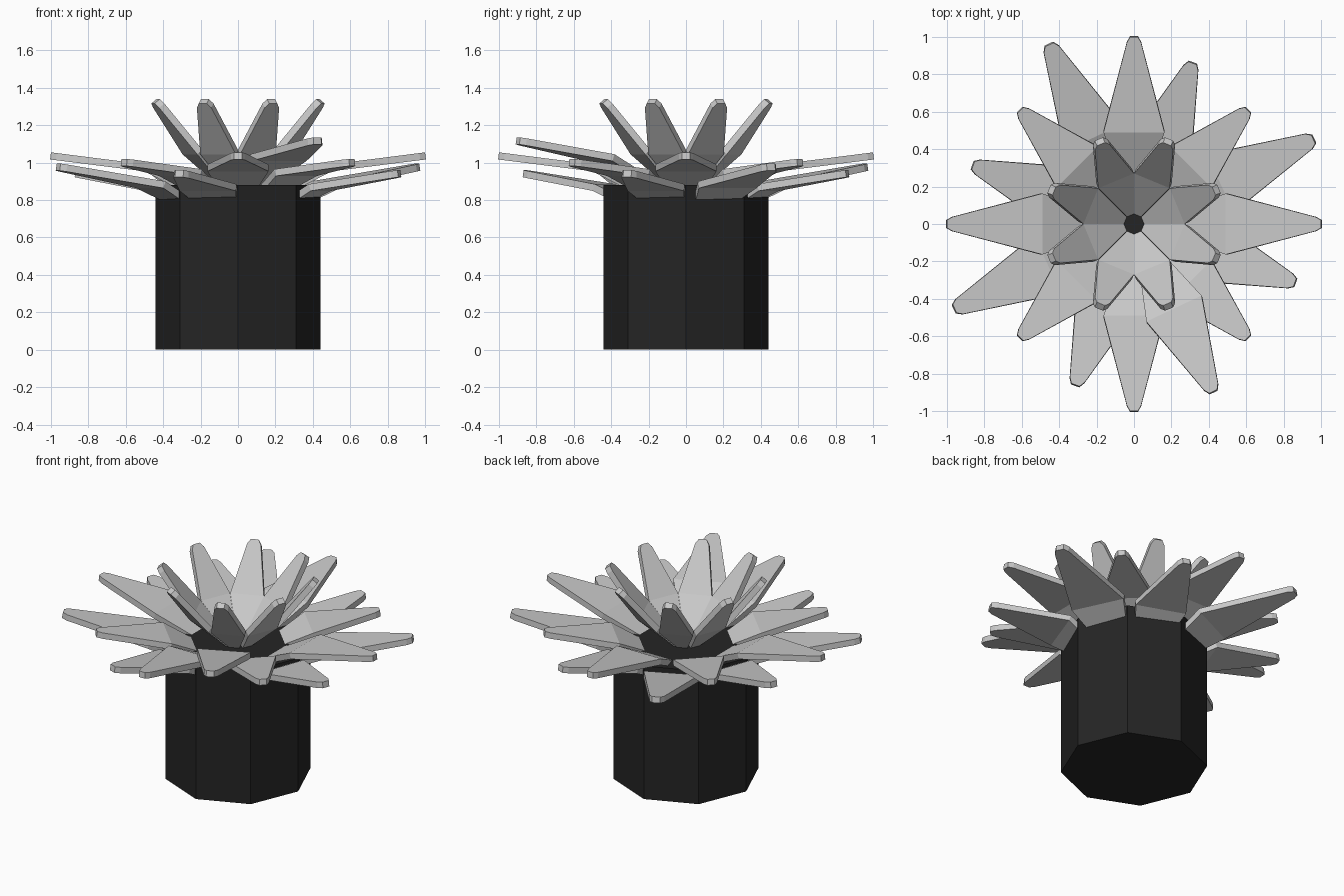
import bpy, bmesh, math
from mathutils import Matrix

if "Cube" in bpy.data.objects:
    bpy.data.objects.remove(bpy.data.objects["Cube"])


def material(name, value):
    m = bpy.data.materials.new(name)
    m.diffuse_color = (value, value, value, 1)
    m.use_nodes = True
    m.node_tree.nodes["Principled BSDF"].inputs["Base Color"].default_value = m.diffuse_color
    return m


BLACK = material("black", 0.018)
GREY = material("light grey", 0.58)


def add_object(name, bm, mat):
    bmesh.ops.recalc_face_normals(bm, faces=bm.faces)
    me = bpy.data.meshes.new(name)
    bm.to_mesh(me)
    bm.free()
    me.materials.append(mat)
    ob = bpy.data.objects.new(name, me)
    bpy.context.collection.objects.link(ob)
    return ob


# eight-sided pot
bm = bmesh.new()
bmesh.ops.create_cone(bm, cap_ends=True, segments=8, radius1=0.44, radius2=0.44, depth=0.88,
                      matrix=Matrix.Translation((0, 0, 0.44)))
add_object("pot", bm, BLACK)


# A leaf follows stations (radius, top height, half width) outward at an angle
def leaf(name, angle, stations, thick=0.038):
    bm = bmesh.new()
    a = math.radians(angle)
    c, s = math.cos(a), math.sin(a)
    layers = []
    n = len(stations)
    for i, (r, z, w) in enumerate(stations):
        # offset the underside along the local slope normal
        p, q = stations[max(i - 1, 0)], stations[min(i + 1, n - 1)]
        dr, dz = q[0] - p[0], q[1] - p[1]
        length = math.hypot(dr, dz)
        nr, nz = dz / length * thick, -dr / length * thick
        row = []
        for rr, zz, ww in ((r, z, w), (r, z, -w), (r + nr, z + nz, -w), (r + nr, z + nz, w)):
            row.append(bm.verts.new((rr * c - ww * s, rr * s + ww * c, zz)))
        layers.append(row)
    for p, q in zip(layers, layers[1:]):
        for k in range(4):
            j = (k + 1) % 4
            bm.faces.new((p[k], p[j], q[j], q[k]))
    bm.faces.new(layers[0])
    bm.faces.new(layers[-1])
    return add_object(name, bm, GREY)


def stations(base, fold, tip, fold_w, tip_w):
    """Base, folded wide part, then a chamfered tip; points are (radius, height)."""
    dr, dz = tip[0] - fold[0], tip[1] - fold[1]
    k = 1 - 0.03 / math.hypot(dr, dz)
    return [(*base, base[0] * 0.414), (*fold, fold_w),
            (fold[0] + dr * k, fold[1] + dz * k, tip_w), (*tip, tip_w * 0.55)]


# upright inner leaves
inner = stations((0.05, 0.88), (0.25, 1.07), (0.462, 1.34), 0.103, 0.042)
# spreading middle leaves, long and short in turn
middle_long = stations((0.06, 0.77), (0.49, 0.99), (1.0, 1.055), 0.163, 0.038)
middle_short = stations((0.06, 0.77), (0.43, 0.965), (0.86, 1.02), 0.155, 0.04)
# low outer leaves, long and short in turn
low_long = stations((0.06, 0.67), (0.51, 0.90), (1.06, 0.995), 0.17, 0.045)
low_short = stations((0.06, 0.67), (0.46, 0.885), (0.915, 0.96), 0.16, 0.042)
raised = stations((0.06, 0.83), (0.50, 1.045), (0.99, 1.135), 0.163, 0.042)

for i in range(8):
    leaf("inner_leaf", 22.5 + 45 * i, inner)
for i in range(4):
    leaf("middle_long_leaf", 90 * i, middle_long)
    leaf("middle_short_leaf", 45 + 90 * i, middle_short)
    # one outer leaf sits above its neighbours
    leaf("outer_long_leaf", 25.3 + 90 * i, raised if i == 3 else low_long)
    leaf("outer_short_leaf", 70 + 90 * i, low_short)
